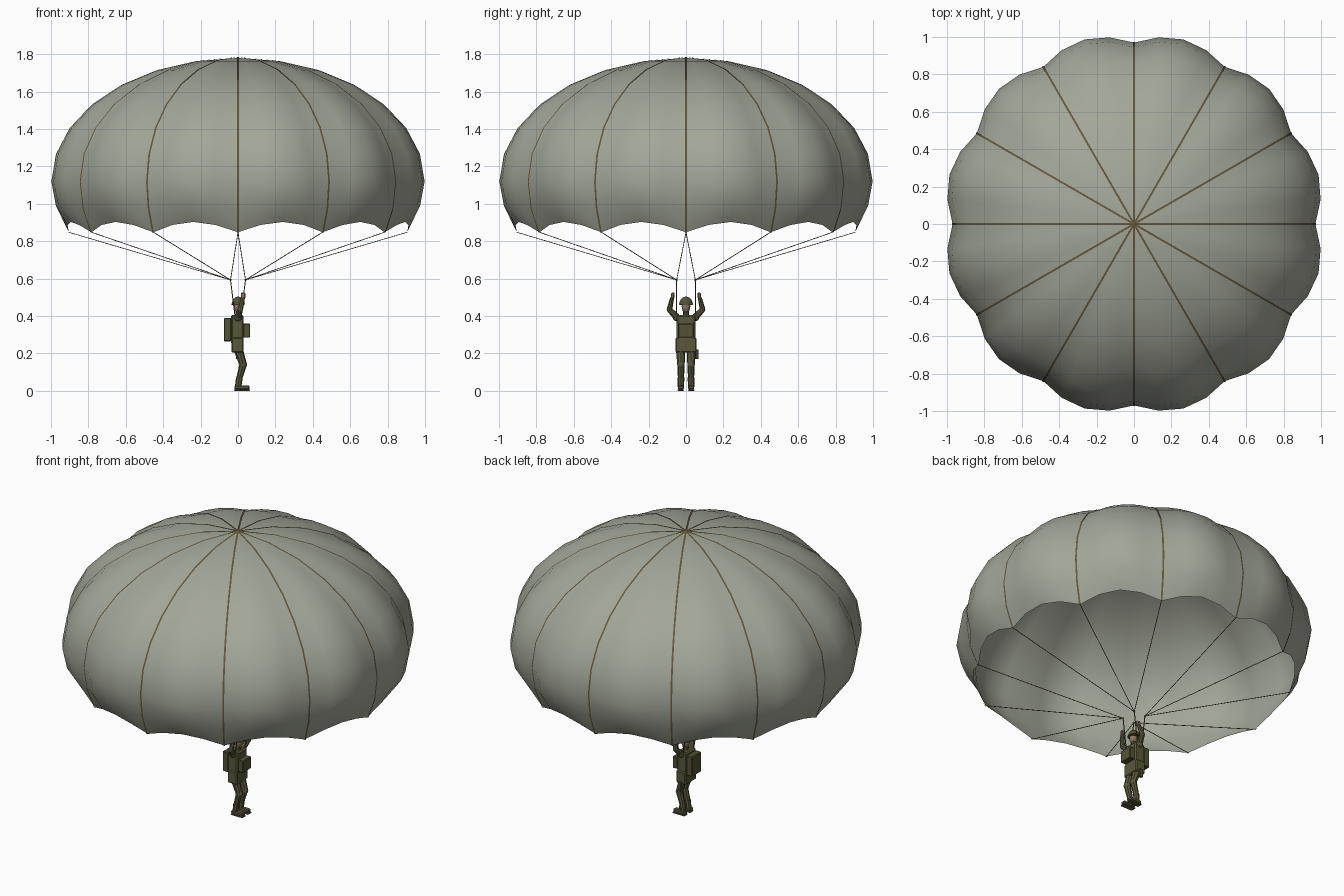
import bpy, bmesh
from math import sin, cos, pi, radians
from mathutils import Vector

if "Cube" in bpy.data.objects:
    bpy.data.objects.remove(bpy.data.objects["Cube"])


def material(name, rgb):
    m = bpy.data.materials.new(name)
    m.use_nodes = True
    m.diffuse_color = (*rgb, 1)
    m.node_tree.nodes["Principled BSDF"].inputs["Base Color"].default_value = (*rgb, 1)
    return m


CANOPY = material("grey_green_cloth", (0.365, 0.385, 0.315))
SEAM = material("brown_webbing", (0.135, 0.097, 0.045))
UNIFORM = material("olive_uniform", (0.10, 0.098, 0.042))
GEAR = material("dark_olive_gear", (0.088, 0.088, 0.036))
BOOT = material("boot_leather", (0.11, 0.10, 0.05))
SKIN = material("skin", (0.27, 0.18, 0.115))


def finish(name, bm, mat, smooth=True):
    bmesh.ops.recalc_face_normals(bm, faces=bm.faces)
    mesh = bpy.data.meshes.new(name)
    bm.to_mesh(mesh)
    bm.free()
    mesh.materials.append(mat)
    ob = bpy.data.objects.new(name, mesh)
    bpy.context.collection.objects.link(ob)
    if smooth:
        bpy.ops.object.select_all(action="DESELECT")
        ob.select_set(True)
        bpy.context.view_layer.objects.active = ob
        bpy.ops.object.shade_smooth_by_angle(angle=radians(35))
    return ob


def box(name, lo, hi, mat, bevel=0.004):
    lo, hi = Vector(lo), Vector(hi)
    bm = bmesh.new()
    bmesh.ops.create_cube(bm, size=1)
    for v in bm.verts:
        v.co = (lo + hi) / 2 + v.co * (hi - lo)
    bmesh.ops.bevel(bm, geom=bm.edges[:], offset=bevel, segments=1, affect="EDGES")
    return finish(name, bm, mat, False)


def limb(name, a, b, r1, r2, mat, sides=8):
    a, b = Vector(a), Vector(b)
    bm = bmesh.new()
    bmesh.ops.create_cone(bm, cap_ends=True, segments=sides, radius1=r1, radius2=r2, depth=(b - a).length)
    turn = (b - a).to_track_quat("Z", "Y")
    for v in bm.verts:
        v.co = (a + b) / 2 + turn @ v.co
    return finish(name, bm, mat)


def ball(name, centre, size, mat, floor=None):
    bm = bmesh.new()
    bmesh.ops.create_uvsphere(bm, u_segments=14, v_segments=10, radius=1)
    for v in bm.verts:
        v.co = Vector(centre) + v.co * Vector(size)
        if floor is not None:
            v.co.z = max(v.co.z, floor)
    bmesh.ops.remove_doubles(bm, verts=bm.verts, dist=0.0001)
    return finish(name, bm, mat)


def cords(name, paths, radius, mat):
    curve = bpy.data.curves.new(name, "CURVE")
    curve.dimensions = "3D"
    curve.bevel_depth = radius
    curve.bevel_resolution = 1
    for path in paths:
        s = curve.splines.new("POLY")
        s.points.add(len(path) - 1)
        for p, co in zip(s.points, path):
            p.co = (*co, 1)
    curve.materials.append(mat)
    ob = bpy.data.objects.new(name, curve)
    bpy.context.collection.objects.link(ob)


# Canopy: twelve billowing gores with a scalloped hem
GORES, STEPS = 12, 4
profile = [(0.97 * cos(pi / 14 * i), 1.12 + 0.66 * sin(pi / 14 * i)) for i in range(6, -1, -1)]
profile += [(0.952, 0.975), (0.905, 0.848)]
lift = [0] * 7 + [0.022, 0.055]
billow = [0.053] * 7 + [0.045, 0.022]


def canopy_point(ring, step):
    r, z = profile[ring]
    bulge = sin(pi * (step % STEPS) / STEPS)
    r *= 1 + billow[ring] * bulge
    a = 2 * pi * step / (GORES * STEPS)
    return Vector((r * cos(a), r * sin(a), z + lift[ring] * bulge))


bm = bmesh.new()
n = GORES * STEPS
apex = bm.verts.new((0, 0, 1.78))
rings = [[bm.verts.new(canopy_point(i, j)) for j in range(n)] for i in range(len(profile))]
for j in range(n):
    k = (j + 1) % n
    bm.faces.new((apex, rings[0][j], rings[0][k]))
    for upper, lower in zip(rings, rings[1:]):
        bm.faces.new((upper[j], lower[j], lower[k], upper[k]))
finish("canopy", bm, CANOPY)

# Flat seam tapes lying on the outside of the cloth
bm = bmesh.new()
for g in range(GORES):
    a = 2 * pi * g / GORES
    across = Vector((-sin(a), cos(a), 0)) * 0.005
    path = [Vector((0, 0, 1.784))]
    for i in range(len(profile)):
        p = canopy_point(i, g * STEPS)
        path.append(p + (p - Vector((0, 0, 1.1))).normalized() * 0.004)
    pairs = [(bm.verts.new(p - across), bm.verts.new(p + across)) for p in path]
    for (a1, b1), (a2, b2) in zip(pairs, pairs[1:]):
        bm.faces.new((a1, a2, b2, b1))
finish("canopy_seams", bm, SEAM)

# Suspension lines and risers
hem = len(profile) - 1
links = [(0.04, 0.05, 0.593), (-0.04, 0.05, 0.593), (-0.04, -0.05, 0.593), (0.04, -0.05, 0.593)]
lines = [[canopy_point(hem, g * STEPS), links[g // 3]] for g in range(GORES)]
cords("suspension_lines", lines, 0.002, SEAM)
cords("risers", [[p, (p[0] * 0.4, p[1], 0.4)] for p in links], 0.003, SEAM)
for p in links:
    ball("riser_link", p, (0.006, 0.006, 0.006), SEAM)

# Torso and packs, facing +x
box("torso", (-0.038, -0.05, 0.25), (0.03, 0.05, 0.405), UNIFORM, 0.008)
box("jacket_skirt", (-0.036, -0.056, 0.205), (0.03, 0.056, 0.285), UNIFORM, 0.006)
box("back_pack", (-0.075, -0.048, 0.265), (-0.035, 0.048, 0.39), GEAR)
box("chest_pack", (0.028, -0.042, 0.285), (0.065, 0.042, 0.36), GEAR)
box("holster", (-0.012, 0.05, 0.17), (0.012, 0.068, 0.222), GEAR, 0.003)

# Head and helmet
limb("neck", (0, 0, 0.395), (0.003, 0, 0.43), 0.016, 0.016, UNIFORM)
ball("head", (0.003, 0, 0.45), (0.025, 0.023, 0.035), SKIN)
ball("helmet", (0.001, 0, 0.466), (0.034, 0.035, 0.038), GEAR, 0.459)
limb("helmet_rim", (0.001, 0, 0.462), (0.001, 0, 0.468), 0.038, 0.036, GEAR, 16)
for y in (-0.021, 0.021):
    limb("chin_strap", (0.004, y, 0.465), (0.014, y * 0.4, 0.418), 0.004, 0.004, GEAR, 6)

# Arms reaching for the risers, and legs
for side, s in (("left", 1), ("right", -1)):
    ball(side + "_shoulder", (0, s * 0.05, 0.392), (0.02, 0.02, 0.02), UNIFORM)
    limb(side + "_upper_arm", (0, s * 0.05, 0.395), (0.012, s * 0.09, 0.435), 0.019, 0.015, UNIFORM)
    ball(side + "_elbow", (0.012, s * 0.088, 0.435), (0.015, 0.015, 0.015), UNIFORM)
    limb(side + "_forearm", (0.012, s * 0.089, 0.433), (0.026, s * 0.074, 0.497), 0.015, 0.011, UNIFORM)
    box(side + "_hand", (0.015, s * 0.07 - 0.009, 0.492), (0.039, s * 0.07 + 0.009, 0.525), SKIN, 0.005)
    limb(side + "_thigh", (0, s * 0.029, 0.225), (0.028, s * 0.027, 0.14), 0.025, 0.02, UNIFORM)
    ball(side + "_knee", (0.028, s * 0.027, 0.14), (0.021, 0.02, 0.021), UNIFORM)
    limb(side + "_shin", (0.028, s * 0.027, 0.142), (0.005, s * 0.027, 0.06), 0.02, 0.016, UNIFORM)
    limb(side + "_boot_shaft", (0.007, s * 0.027, 0.07), (0, s * 0.027, 0.015), 0.018, 0.017, BOOT)
    box(side + "_boot", (-0.02, s * 0.028 - 0.016, 0.007), (0.061, s * 0.028 + 0.016, 0.029), BOOT, 0.005)
    box(side + "_sole", (-0.021, s * 0.028 - 0.017, 0), (0.063, s * 0.028 + 0.017, 0.008), BOOT, 0.002)
